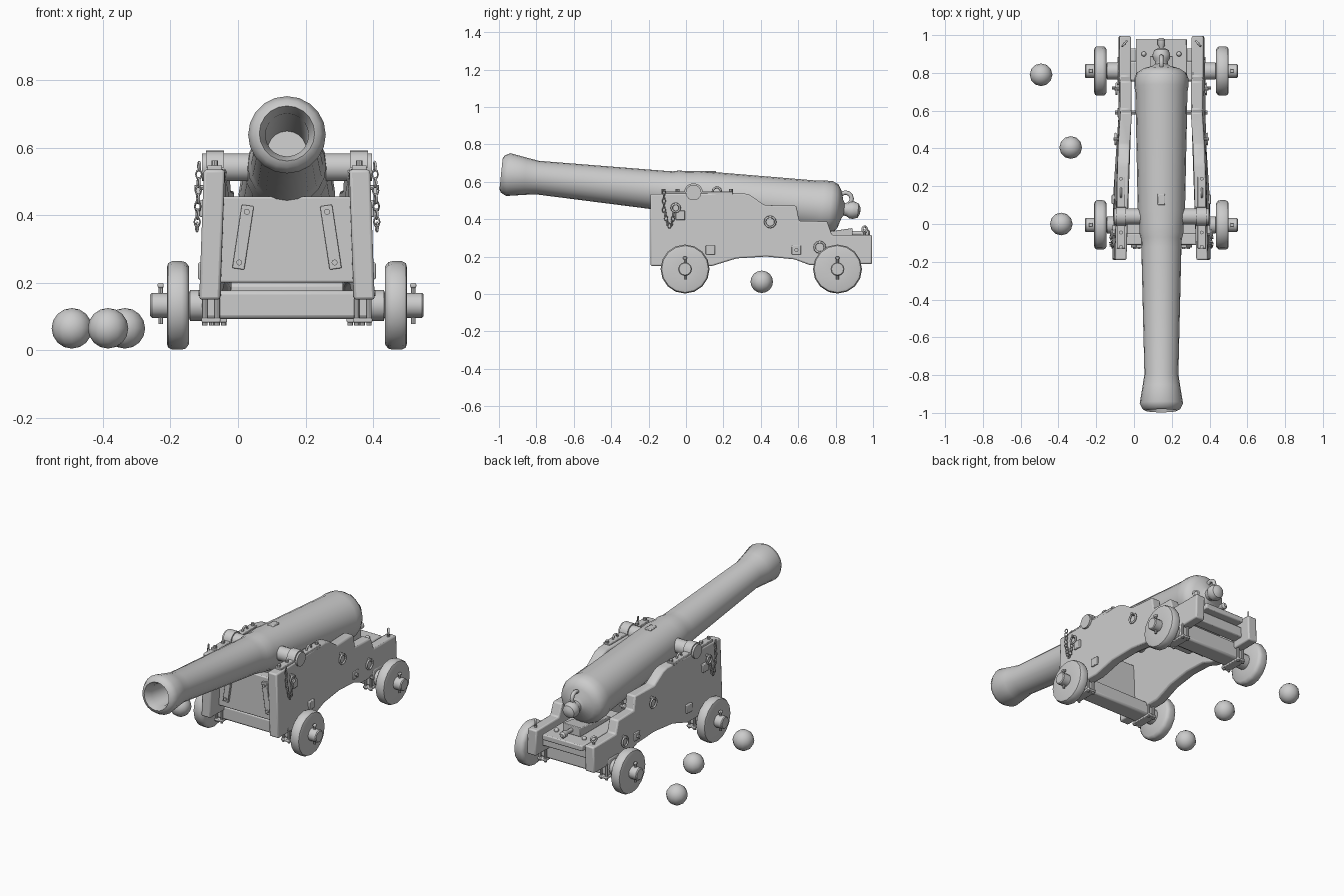
import bpy, bmesh, math
from mathutils import Matrix, Vector

if "Cube" in bpy.data.objects:
    bpy.data.objects.remove(bpy.data.objects["Cube"])

C = 0.145            # carriage centre line in x
PI = math.pi


def finish(bm, name, bevel=0.0, angle=40):
    bmesh.ops.remove_doubles(bm, verts=bm.verts, dist=1e-5)
    bmesh.ops.recalc_face_normals(bm, faces=bm.faces)
    me = bpy.data.meshes.new(name)
    bm.to_mesh(me)
    bm.free()
    me.shade_smooth()
    me.set_sharp_from_angle(angle=math.radians(angle))
    ob = bpy.data.objects.new(name, me)
    bpy.context.collection.objects.link(ob)
    if bevel:
        m = ob.modifiers.new("bevel", 'BEVEL')
        m.width, m.segments = bevel, 2
    return ob


def lathe(name, prof, n, mat):
    """Revolve (radius, height) pairs about local z."""
    bm = bmesh.new()
    rings = [[bm.verts.new(mat @ Vector((r * math.cos(2 * PI * k / n), r * math.sin(2 * PI * k / n), t)))
              for k in range(n)] for r, t in prof]
    for a, b in zip(rings, rings[1:]):
        for k in range(n):
            j = (k + 1) % n
            bm.faces.new((a[k], a[j], b[j], b[k]))
    return finish(bm, name)


def rod(name, p, q, r, n=10):
    p, q = Vector(p), Vector(q)
    d = q - p
    mat = Matrix.Translation(p) @ d.to_track_quat('Z', 'Y').to_matrix().to_4x4()
    return lathe(name, [(0, 0), (r, 0), (r, d.length), (0, d.length)], n, mat)


def box(name, lo, hi, bevel=0.004, rot=None):
    lo, hi = Vector(lo), Vector(hi)
    bm = bmesh.new()
    mat = Matrix.Translation((lo + hi) / 2) @ (rot or Matrix()) @ Matrix.Diagonal((*(hi - lo), 1))
    bmesh.ops.create_cube(bm, size=1, matrix=mat)
    return finish(bm, name, bevel)


def sbox(name, s, d0, d1, y0, y1, z0, z1, bevel=0.004):
    """Box placed at distance d0..d1 from the centre line on side s."""
    a, b = sorted((C + s * d0, C + s * d1))
    return box(name, (a, y0, z0), (b, y1, z1), bevel)


def prism(name, pts, xin, xout, bevel=0.0):
    """Extrude a (y, z) outline between two x functions."""
    bm = bmesh.new()
    a = [bm.verts.new((xin(y, z), y, z)) for y, z in pts]
    b = [bm.verts.new((xout(y, z), y, z)) for y, z in pts]
    bm.faces.new(a)
    bm.faces.new(b)
    for k in range(len(pts)):
        j = (k + 1) % len(pts)
        bm.faces.new((a[k], a[j], b[j], b[k]))
    return finish(bm, name, bevel)


def ring(name, loc, R, r, rot=(0, PI / 2, 0), scale=(1, 1, 1), n=12):
    bpy.ops.mesh.primitive_torus_add(location=loc, rotation=rot, major_radius=R, minor_radius=r,
                                     major_segments=n, minor_segments=6)
    ob = bpy.context.object
    ob.name, ob.scale = name, scale
    ob.data.shade_smooth()
    return ob


# Barrel with bore, reinforce rings and cascabel knob
BARREL = Matrix.Translation((C, 0, 0.54)) @ Matrix.Rotation(-(PI / 2 + 0.103), 4, 'X')
lathe("barrel", [(0, -0.5), (0.058, -0.5), (0.064, -0.95), (0.082, -0.994), (0.1, -0.985), (0.115, -0.955),
                 (0.1, -0.865), (0.09, -0.8), (0.106, -0.13), (0.108, -0.08), (0.116, -0.05), (0.116, -0.01),
                 (0.125, 0.06), (0.138, 0.7), (0.143, 0.73), (0.143, 0.775), (0.13, 0.805), (0.1, 0.825),
                 (0.05, 0.84), (0.034, 0.85), (0.034, 0.865), (0.045, 0.88), (0.047, 0.9), (0.038, 0.925),
                 (0.02, 0.935), (0, 0.938)], 20, BARREL)
ring("breech_ring", (C, 0.852, 0.508), 0.034, 0.012)
rod("trunnions", (C - 0.252, 0.04, 0.542), (C + 0.252, 0.04, 0.542), 0.042, 14)
box("vent_patch", (C - 0.02, 0.1, 0.645), (C + 0.02, 0.16, 0.658))

# Stepped cheek outline (y, z) with arched underside
CHEEK = [(-0.19, 0.15), (-0.19, 0.535), (0.3, 0.54), (0.34, 0.53), (0.42, 0.475), (0.59, 0.472), (0.605, 0.39),
         (0.755, 0.388), (0.78, 0.315), (0.995, 0.315), (0.995, 0.16), (0.66, 0.155), (0.58, 0.185),
         (0.43, 0.2), (0.27, 0.19), (0.14, 0.15)]


def outer(y, z):
    return 0.26 - 0.035 * (z - 0.15) - 0.032 * max(0.0, min(1.0, (y - 0.1) / 0.5))


for s in (-1, 1):
    tag = "left" if s < 0 else "right"
    prism(tag + "_cheek", CHEEK, lambda y, z: C + s * (outer(y, z) - 0.062),
          lambda y, z: C + s * outer(y, z), 0.008)

    # Trunnion cap: half hoop and strap
    hoop = [(0.04 + 0.05 * math.cos(a * PI / 8), 0.542 + 0.05 * math.sin(a * PI / 8)) for a in range(9)]
    prism(tag + "_trunnion_cap", hoop, lambda y, z: C + s * 0.187, lambda y, z: C + s * 0.24)
    sbox(tag + "_cap_strap", s, 0.192, 0.236, -0.13, 0.25, 0.53, 0.548, 0.003)
    ring(tag + "_cap_loop", (C + s * 0.214, 0.165, 0.548), 0.022, 0.006)
    for y in (-0.12, -0.045, 0.24):
        rod(tag + "_cap_bolt", (C + s * 0.214, y, 0.54), (C + s * 0.214, y, 0.562), 0.01, 8)

    # Side fittings: plates, eyebolt rings, bolts
    for y, z in ((-0.03, 0.42), (0.59, 0.235), (0.13, 0.235)):
        d = outer(y, z)
        sbox(tag + "_bolt_plate", s, d - 0.01, d + 0.008, y - 0.025, y + 0.025, z - 0.025, z + 0.025)
    for y, z, R in ((0.45, 0.385, 0.028), (-0.055, 0.46, 0.022), (0.715, 0.25, 0.028)):
        d = outer(y, z)
        rod(tag + "_eyebolt", (C + s * (d - 0.01), y, z + R), (C + s * (d + 0.024), y, z + R), 0.008, 8)
        ring(tag + "_side_ring", (C + s * (d + 0.013), y, z), R, 0.006)
    rod(tag + "_rear_eyebolt", (C + s * 0.195, 0.955, 0.31), (C + s * 0.195, 0.955, 0.33), 0.008, 8)
    ring(tag + "_rear_eye", (C + s * 0.195, 0.955, 0.345), 0.016, 0.006, (0, PI / 2, 0.7 * s))

    # Hanging chain with retaining key
    path = [(-0.118, 0.545 - 0.024 * k) for k in range(5)]
    path += [(-0.11, 0.428), (-0.106, 0.404), (-0.1, 0.38), (-0.088, 0.365), (-0.075, 0.38),
             (-0.07, 0.402), (-0.066, 0.425)]
    for k, (y, z) in enumerate(path):
        ring(tag + "_chain_link", (C + s * (outer(y, z) + 0.014), y, z), 0.013, 0.0035,
             (0, PI / 2, (0.3, 1.3)[k % 2]), (1, 0.7, 1), 8)

    for yw, pos in ((-0.005, "front"), (0.81, "rear")):
        nm = f"{tag}_{pos}"
        X = Matrix.Translation((C, yw, 0.133)) @ Matrix.Rotation(s * PI / 2, 4, 'Y')
        # Solid truck wheel with worn edges
        lathe(nm + "_wheel", [(0.036, 0.29), (0.115, 0.29), (0.128, 0.3), (0.131, 0.312), (0.131, 0.34),
                              (0.125, 0.352), (0.112, 0.356), (0.036, 0.354)], 16, X)
        # Stub axle with collar
        lathe(nm + "_stub_axle", [(0, 0.2), (0.046, 0.2), (0.046, 0.287), (0.037, 0.29), (0.037, 0.4),
                                  (0.032, 0.405), (0, 0.405)], 12, X)
        # Linch pin
        xp = C + s * 0.374
        rod(nm + "_linch_pin", (xp, yw, 0.078), (xp, yw, 0.19), 0.007, 8)
        sbox(nm + "_pin_head", s, 0.365, 0.383, yw - 0.011, yw + 0.011, 0.185, 0.199)
        # Axle strap below cheek and its bolts
        dx = 0.225 if pos == "front" else 0.205
        sbox(nm + "_axle_strap", s, dx - 0.028, dx + 0.028, yw - 0.075, yw + 0.075, 0.082, 0.096)
        for dy in (-0.062, 0.062):
            for dd in (-0.018, 0.018):
                x = C + s * (dx + dd)
                rod(nm + "_strap_bolt", (x, yw + dy, 0.074), (x, yw + dy, 0.17), 0.008, 8)
        # Hook bolt beside the wheel
        rod(nm + "_hook", (C + s * 0.24, yw - 0.09, 0.17), (C + s * 0.262, yw - 0.09, 0.17), 0.009, 8)

    # Slanted iron straps on the front transom
    R = Matrix.Rotation(s * 0.15, 4, 'Y')
    x = C - s * 0.13
    box(tag + "_transom_strap", (x - 0.018, -0.125, 0.24), (x + 0.018, -0.108, 0.43), 0.003, R)
    for dz in (-0.075, 0.075):
        xb = x + s * 0.15 * dz
        rod(tag + "_strap_rivet", (xb, -0.12, 0.335 + dz), (xb, -0.133, 0.335 + dz), 0.009, 8)

    # Bed studs
    bpy.ops.mesh.primitive_uv_sphere_add(segments=8, ring_count=6, radius=0.014,
                                         location=(C + s * 0.093, 0.9, 0.302))
    bpy.context.object.name = tag + "_bed_stud"
    bpy.context.object.data.shade_smooth()

# Cross members
prism("front_transom", [(-0.11, 0.2), (-0.11, 0.455), (-0.05, 0.455), (-0.05, 0.2)],
      lambda y, z: C - 0.21, lambda y, z: C + 0.21, 0.006)
box("front_axletree", (C - 0.25, -0.06, 0.093), (C + 0.25, 0.05, 0.177), 0.012)
box("rear_axletree", (C - 0.23, 0.755, 0.093), (C + 0.23, 0.865, 0.2), 0.012)
rod("cross_bolt", (C - 0.245, 0.59, 0.235), (C + 0.245, 0.59, 0.235), 0.011, 8)

# Bed, quoin wedge and its handle
box("bed", (C - 0.135, 0.5, 0.262), (C + 0.135, 0.98, 0.296), 0.006)
box("bed_bolster", (C - 0.17, 0.86, 0.2), (C + 0.17, 0.93, 0.264), 0.006)
prism("quoin", [(0.6, 0.296), (0.6, 0.31), (0.89, 0.352), (0.89, 0.296)],
      lambda y, z: C - 0.06, lambda y, z: C + 0.06, 0.004)
lathe("quoin_handle", [(0, 0), (0.012, 0), (0.012, 0.05), (0.02, 0.065), (0.02, 0.09), (0.01, 0.1), (0, 0.1)], 10,
      Matrix.Translation((C, 0.885, 0.325)) @ Matrix.Rotation(-PI / 2, 4, 'X'))

# Shot lying beside the carriage
for x, y in ((-0.492, 0.79), (-0.335, 0.405), (-0.385, 0.0)):
    bpy.ops.mesh.primitive_uv_sphere_add(segments=12, ring_count=8, radius=0.06, location=(x, y, 0.065))
    bpy.context.object.name = "cannon_ball"
    bpy.context.object.data.shade_smooth()
